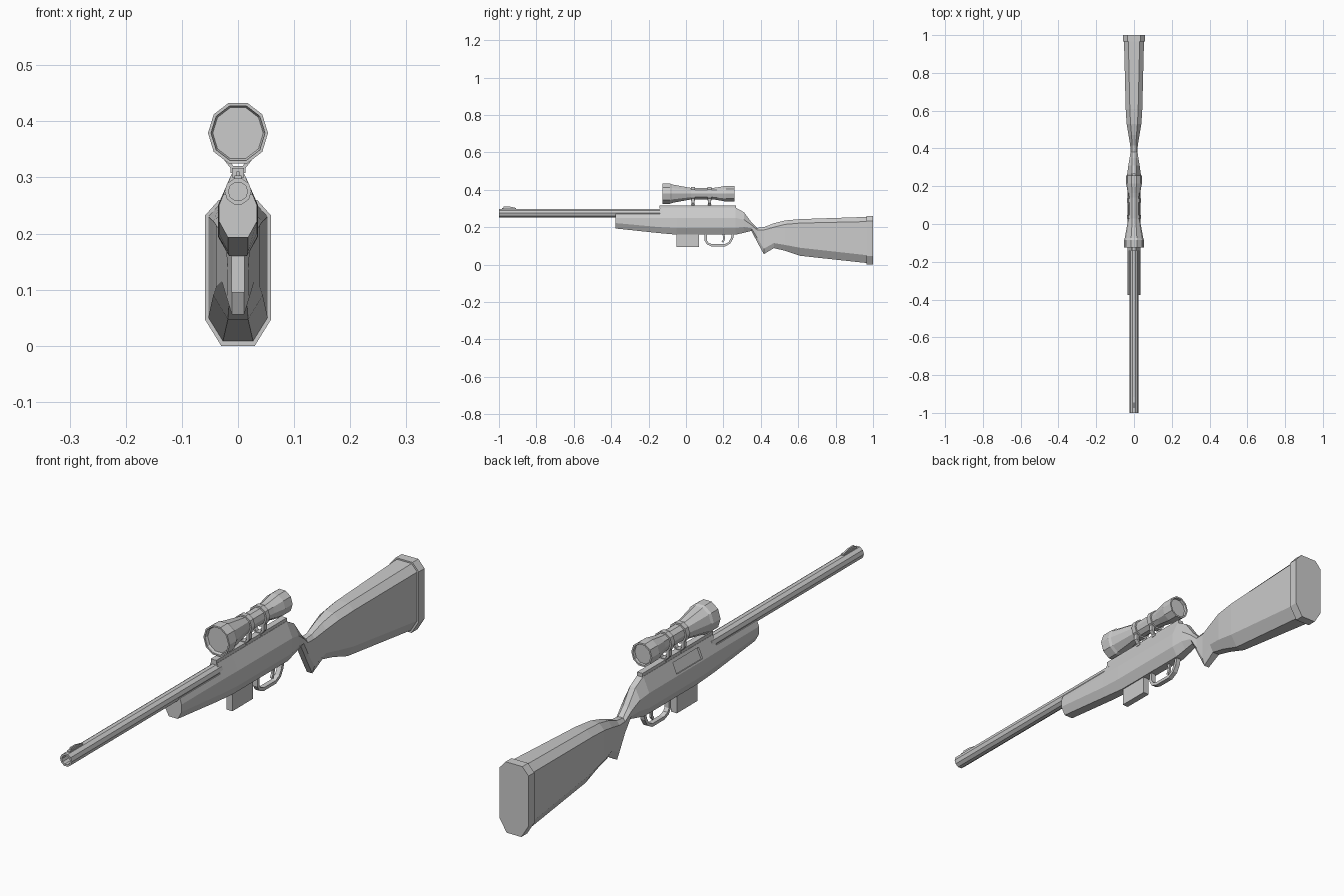
import bpy, bmesh, math
from mathutils import Vector

if "Cube" in bpy.data.objects:
    bpy.data.objects.remove(bpy.data.objects["Cube"])


def loft(name, rings, closed=False):
    """Skin a list of equal-length vertex rings and cap both ends."""
    bm = bmesh.new()
    vs = [[bm.verts.new(p) for p in r] for r in rings]
    n = len(vs[0])
    for a, b in zip(vs, vs[1:]):
        for i in range(n):
            j = (i + 1) % n
            bm.faces.new((a[i], a[j], b[j], b[i]))
    bm.faces.new(vs[0])
    bm.faces.new(vs[-1][::-1])
    bmesh.ops.recalc_face_normals(bm, faces=bm.faces)
    me = bpy.data.meshes.new(name)
    bm.to_mesh(me)
    bm.free()
    ob = bpy.data.objects.new(name, me)
    bpy.context.collection.objects.link(ob)
    return ob


def lathe(name, profile, zc, n=10, stretch=1.0):
    """Round part along y from (y, radius) pairs."""
    ang = [2 * math.pi * i / n for i in range(n)]
    return loft(name, [[(r * math.cos(a), y, zc + stretch * r * math.sin(a)) for a in ang]
                       for y, r in profile])


def prism(name, pts, y0, y1):
    """Extrude an x-z outline along y."""
    return loft(name, [[(x, y, z) for x, z in pts] for y in (y0, y1)])


def box(name, hw, y0, y1, z0, z1):
    return prism(name, [(-hw, z0), (hw, z0), (hw, z1), (-hw, z1)], y0, y1)


def ribbon(name, path, hw, ht):
    """Flat bar swept along a y-z path."""
    p = [Vector(q) for q in path]
    rings = []
    for i, q in enumerate(p):
        t = (p[min(i + 1, len(p) - 1)] - p[max(i - 1, 0)]).normalized()
        d = Vector((-t.y, t.x)) * ht
        a, b = q + d, q - d
        rings.append([(-hw, *a), (hw, *a), (hw, *b), (-hw, *b)])
    return loft(name, rings)


def section(y, zt, zu, zl, zb, tw, w, bw):
    """Eight-sided stock section: top, upper, lower, bottom heights and half widths."""
    half = [(tw, zt), (w, zu), (w, zl), (bw, zb)]
    return [(x, y, z) for x, z in half] + [(-x, y, z) for x, z in reversed(half)]


# One continuous stock: forend, receiver, wrist, grip and shoulder stock
stations = [
    (-.376, .270, .250, .222, .193, .026, .034, .018),
    (-.140, .270, .250, .200, .168, .026, .034, .018),
    (-.139, .305, .250, .200, .168, .012, .034, .018),
    (-.050, .305, .250, .195, .160, .012, .035, .016),
    (.265, .305, .250, .195, .160, .012, .036, .016),
    (.310, .280, .240, .200, .170, .011, .030, .014),
    (.350, .226, .212, .194, .180, .010, .023, .011),
    (.380, .196, .185, .145, .122, .010, .019, .011),
    (.416, .200, .185, .085, .056, .010, .020, .011),
    (.470, .221, .200, .115, .088, .013, .029, .014),
    (.530, .236, .215, .105, .074, .018, .039, .016),
    (.610, .243, .222, .090, .047, .022, .044, .018),
    (.970, .255, .230, .050, .008, .030, .053, .027),
]
stock = loft("stock_body", [section(*s) for s in stations])

# Butt pad
loft("butt_pad", [section(y, .26, .232, .047, 0, .034, .059, .030) for y in (.966, 1.0)])

# Recessed port on the left upper slope
cutter = prism("port_cutter", [(-.026, .253), (-.010, .291), (-.034, .301), (-.050, .263)], -.05, .10)
cutter.hide_render = True
cutter.hide_viewport = True
cut = stock.modifiers.new("port", 'BOOLEAN')
cut.operation = 'DIFFERENCE'
cut.solver = 'EXACT'
cut.object = cutter

# Hollow-ended barrel and front sight
lathe("barrel", [(-.12, .024), (-1.0, .024), (-1.0, .017), (-.95, .017)], .275)
box("front_sight_base", .006, -.985, -.91, .292, .303)
loft("front_sight_blade", [[(-.003, y, .300), (.003, y, .300), (.003, y, z), (-.003, y, z)]
                           for y, z in ((-.975, .311), (-.945, .311), (-.915, .304))])

# Top rail
box("top_rail", .011, -.142, .268, .300, .317)

# Scope body with recessed lenses
lathe("scope", [(-.112, .045), (-.118, .048), (-.125, .048), (-.125, .0535), (-.085, .0535),
                (-.075, .049), (-.02, .039), (.03, .030), (.14, .030), (.165, .033),
                (.215, .042), (.258, .042), (.258, .036), (.248, .035)], .379, 10, 1.06)

# Scope rings with splayed legs
for i, y in enumerate((.038, .125)):
    lathe(f"scope_ring_{i}", [(y - .010, .030), (y - .010, .036), (y + .010, .036), (y + .010, .030)],
          .379, 10, 1.06)
    box(f"ring_foot_{i}", .013, y - .010, y + .010, .308, .320)
    for s in (-1, 1):
        prism(f"ring_leg_{i}_{'l' if s < 0 else 'r'}",
              [(s * .006, .316), (s * .013, .316), (s * .024, .330), (s * .024, .352), (s * .014, .352),
               (s * .014, .329)], y - .008, y + .008)

# Magazine, trigger guard and trigger
box("magazine", .012, -.05, .07, .095, .20)
ribbon("trigger_guard", [(.106, .170), (.106, .128), (.116, .112), (.138, .103), (.208, .103),
                         (.232, .116), (.246, .140), (.252, .170)], .009, .006)
ribbon("trigger", [(.196, .170), (.204, .148), (.202, .132), (.194, .120)], .004, .005)
